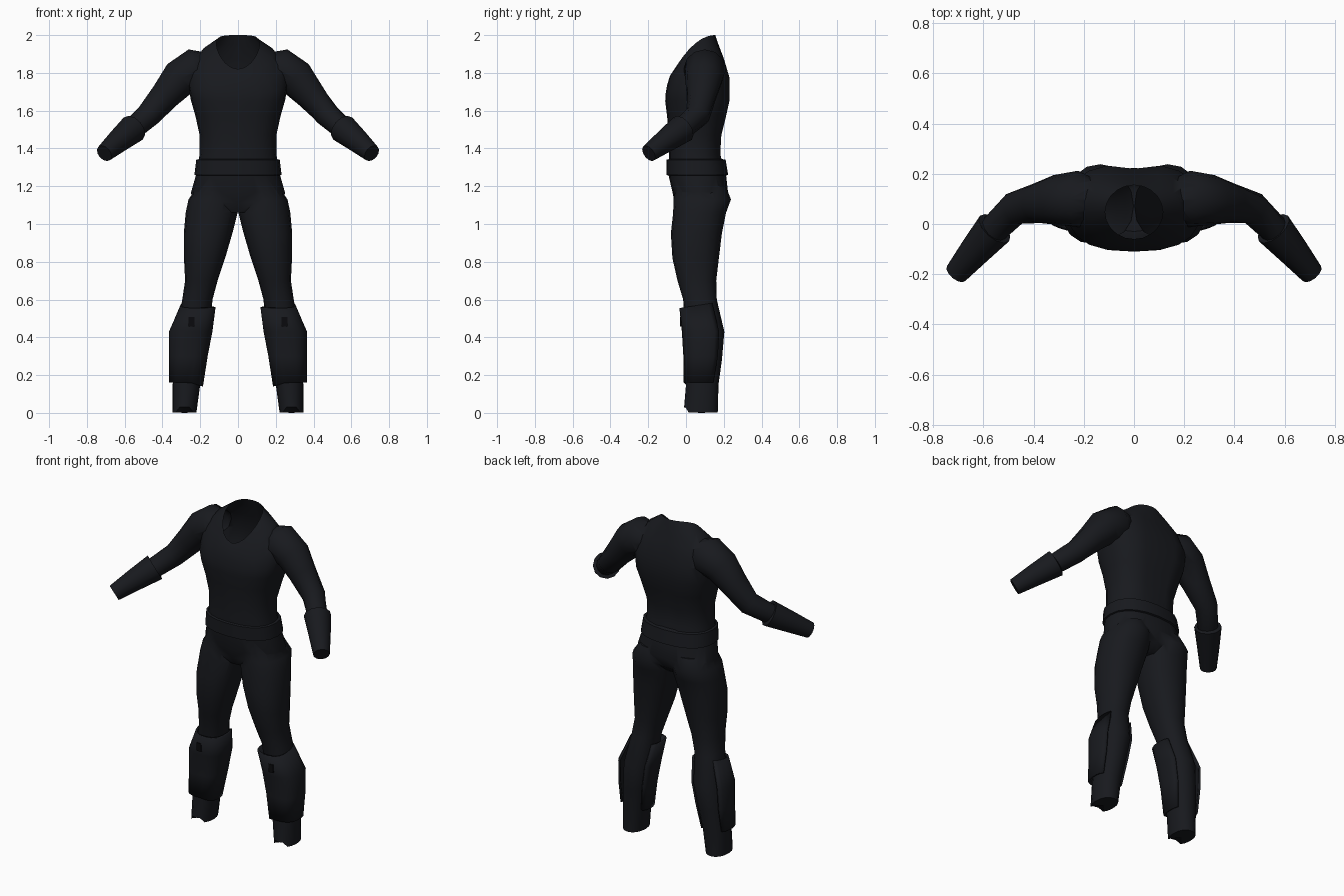
import bpy, bmesh
from math import cos, sin, pi, radians
from mathutils import Vector

if "Cube" in bpy.data.objects:
    bpy.data.objects.remove(bpy.data.objects["Cube"])

black = bpy.data.materials.new("black_cloth")
black.diffuse_color = (0.009, 0.010, 0.013, 1)
black.use_nodes = True
black.node_tree.nodes["Principled BSDF"].inputs["Base Color"].default_value = black.diffuse_color
dark = bpy.data.materials.new("dark_slot")
dark.diffuse_color = (0.003, 0.003, 0.004, 1)
dark.use_nodes = True
dark.node_tree.nodes["Principled BSDF"].inputs["Base Color"].default_value = dark.diffuse_color


def make(name, bm, mat=black):
    bmesh.ops.recalc_face_normals(bm, faces=bm.faces)
    me = bpy.data.meshes.new(name)
    bm.to_mesh(me)
    bm.free()
    ob = bpy.data.objects.new(name, me)
    bpy.context.collection.objects.link(ob)
    me.materials.append(mat)
    return ob


def activate(ob):
    bpy.ops.object.select_all(action='DESELECT')
    ob.select_set(True)
    bpy.context.view_layer.objects.active = ob


def smooth(ob, angle=38):
    activate(ob)
    bpy.ops.object.shade_smooth_by_angle(angle=radians(angle))


def loft(name, rings, closed=True, start=None, end=None):
    """Skin rings of points; start/end give an optional fan centre for each cap."""
    bm = bmesh.new()
    vs = [[bm.verts.new(p) for p in r] for r in rings]
    n = len(rings[0])
    for a, b in zip(vs, vs[1:]):
        for i in range(n if closed else n - 1):
            j = (i + 1) % n
            bm.faces.new((a[i], a[j], b[j], b[i]))
    for r, c in ((vs[0], start), (vs[-1], end)):
        if c:
            m = bm.verts.new(c)
            for i in range(n):
                bm.faces.new((r[i], r[(i + 1) % n], m))
    return make(name, bm)


def power(v, p):
    return (abs(v) ** p) * (1 if v >= 0 else -1)


def oval(z, x0, x1, y0, y1, drop=0, p=1.0, n=16, a0=0, a1=2 * pi, spine=0, s=1):
    """Level oval ring; drop lowers its front, spine dents its back."""
    pts = []
    for i in range(n):
        a = a0 + (a1 - a0) * i / n
        c, q = power(cos(a), p), power(sin(a), p)
        t = (1 - q) / 2
        y = (y0 + y1) / 2 + (y1 - y0) / 2 * q
        if q > 0.99:
            y -= spine
        pts.append((s * ((x0 + x1) / 2 + (x1 - x0) / 2 * c), y, z - drop * t * t))
    return pts


def mid(ring):
    return tuple(sum((Vector(p) for p in ring), Vector()) / len(ring))


def tube_rings(path, s=1, n=12):
    """Round rings square to a path of (x, y, z, radius)."""
    pts = [Vector((s * x, y, z)) for x, y, z, r in path]
    out = []
    for i, c in enumerate(pts):
        t = (pts[min(i + 1, len(pts) - 1)] - pts[max(i - 1, 0)]).normalized()
        u = t.cross(Vector((0, 0, 1))).normalized()
        v = t.cross(u)
        r = path[i][3]
        out.append([c + (u * cos(2 * pi * k / n) + v * sin(2 * pi * k / n)) * r for k in range(n)])
    return out


# Torso with V neck: z, half width, front y, back y, front drop, squareness
torso = [(2.00, .115, -.06, .155, .18, 1), (1.95, .19, -.085, .172, .165, .95),
         (1.875, .245, -.10, .207, .14, .85), (1.77, .265, -.108, .238, .08, .75),
         (1.66, .25, -.11, .238, .01, .75), (1.57, .225, -.10, .218, 0, .8),
         (1.47, .203, -.092, .193, 0, .85), (1.37, .203, -.09, .187, 0, .85),
         (1.26, .222, -.093, .212, 0, .85), (1.17, .248, -.072, .222, 0, .85),
         (1.11, .245, -.06, .205, 0, .9), (1.06, .13, -.03, .15, 0, 1)]
rings = [oval(z, -w, w, f, b, d, p, 20, spine=.018 if 1.3 < z < 1.9 else 0)
         for z, w, f, b, d, p in torso]
neck = Vector((0, .05, 1.92))
body = loft("body_suit", rings, start=tuple(neck), end=mid(rings[-1]))

# Sleeves and trouser legs, merged into the suit
arm = [(.16, .10, 1.83, .08), (.22, .10, 1.82, .112), (.31, .095, 1.77, .10),
       (.385, .082, 1.68, .080), (.475, .062, 1.575, .066), (.555, -.018, 1.505, .058),
       (.63, -.108, 1.44, .045)]
leg = [(1.20, .03, .215, -.05, .21), (1.13, .008, .262, -.066, .238), (1.06, .002, .277, -.068, .212),
       (.95, .03, .287, -.08, .19), (.82, .068, .286, -.072, .174), (.70, .108, .28, -.045, .16),
       (.60, .135, .295, -.015, .163), (.43, .15, .325, -.005, .203), (.28, .178, .335, -.002, .19),
       (.15, .20, .346, 0, .172), (.015, .22, .346, -.01, .168)]
for s in (1, -1):
    ar = tube_rings(arm, s)
    lr = [oval(*q, p=.9, s=s) for q in leg]
    lr[-1] = [(x, y, .03 if y < .01 else .003) for x, y, z in lr[-1]]
    foot = mid(lr[-1])
    for limb in (loft("sleeve", ar, start=mid(ar[0]), end=mid(ar[-1])),
                 loft("trouser_leg", lr, start=mid(lr[0]), end=(foot[0], foot[1], 0))):
        activate(body)
        m = body.modifiers.new("join", 'BOOLEAN')
        m.operation, m.solver, m.object = 'UNION', 'EXACT', limb
        bpy.ops.object.modifier_apply(modifier=m.name)
        bpy.data.objects.remove(limb)

# Open the neck hole
bm = bmesh.new()
bm.from_mesh(body.data)
hub = min(bm.verts, key=lambda v: (v.co - neck).length)
bmesh.ops.delete(bm, geom=[hub], context='VERTS')
bm.to_mesh(body.data)
bm.free()
smooth(body, 45)

# Waistband
belt = loft("waistband", [oval(z, -w, w, f, b, 0, .85, 20) for z, w, f, b in
            ((1.345, .20, -.085, .187), (1.34, .221, -.104, .21),
             (1.26, .231, -.103, .223), (1.255, .218, -.09, .208))])
smooth(belt)


def mirrored(ob):
    m = ob.modifiers.new("mirror", 'MIRROR')
    m.use_axis[0] = True
    smooth(ob)


# Forearm cuffs
cr = tube_rings([(.555, -.018, 1.505, .058), (.5551, -.0181, 1.5049, .077),
                 (.635, -.11, 1.438, .062), (.708, -.197, 1.374, .047)])
mirrored(loft("forearm_cuff", cr, end=mid(cr[-1])))

# Shin guards: wrap the front and both sides, open over the calf
guard = [(.555, .118, .305, -.035, .165), (.43, .135, .366, -.022, .205),
         (.30, .160, .367, -.014, .196), (.16, .185, .366, -.012, .168)]
gr = [oval(z, *q, p=.8, n=17, a0=radians(140), a1=radians(420)) for z, *q in guard]
gr[0] = [(x, y, z + .03 * max(0, (y + .035) / .2) * (1 if x > .21 else .3)) for x, y, z in gr[0]]
gr[-1] = [(x, y, z - .02 * max(0, (.25 - x) / .065)) for x, y, z in gr[-1]]
shin = loft("shin_guard", gr, closed=False)
sol = shin.modifiers.new("thickness", 'SOLIDIFY')
sol.thickness, sol.offset = .012, 0
bm = bmesh.new()
bm.from_mesh(shin.data)
centre = Vector((.25, .08, 0))
if sum(f.normal.dot((f.calc_center_median() - centre) * Vector((1, 1, 0)))
       for f in bm.faces) < 0:
    bmesh.ops.reverse_faces(bm, faces=bm.faces)
bm.to_mesh(shin.data)
bm.free()
sol.offset = -1
mirrored(shin)

# Small slot at the top of each shin guard
bm = bmesh.new()
bmesh.ops.create_cube(bm, size=1)
bmesh.ops.scale(bm, vec=(.03, .012, .05), verts=bm.verts)
bmesh.ops.translate(bm, vec=(.246, -.026, .482), verts=bm.verts)
slot = make("shin_slot", bm, dark)
mirrored(slot)
